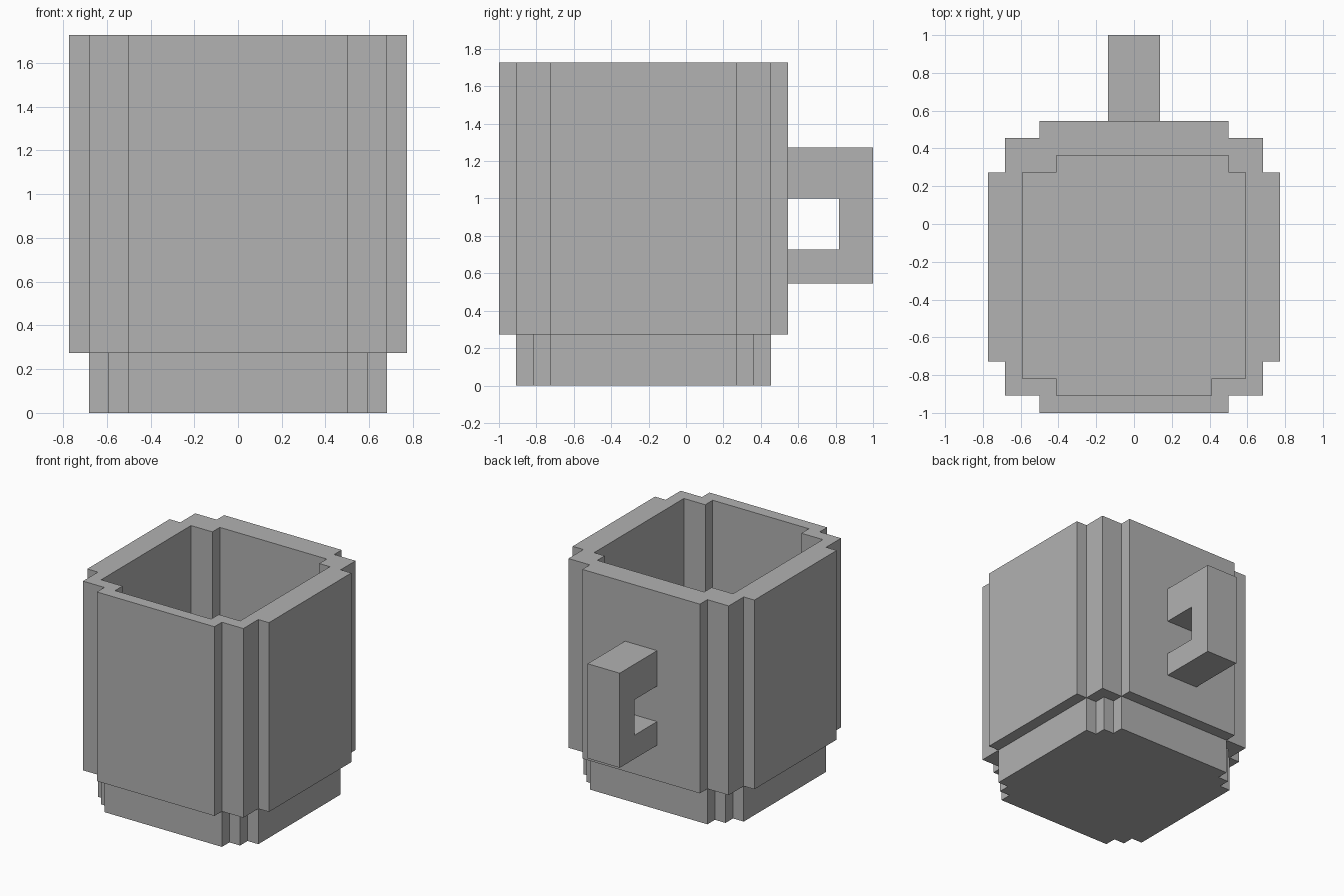
import bpy
import bmesh
from mathutils import Vector

if "Cube" in bpy.data.objects:
    bpy.data.objects.remove(bpy.data.objects["Cube"], do_unlink=True)

U = 1 / 11  # size of one block step

clay = bpy.data.materials.new("grey_clay")
clay.use_nodes = True
GREY = (0.445, 0.445, 0.445, 1)
clay.diffuse_color = GREY
clay.node_tree.nodes["Principled BSDF"].inputs["Base Color"].default_value = GREY


def prism(name, points, offset):
    """Extrude a closed outline (in block steps) along the offset."""
    bm = bmesh.new()
    face = bm.faces.new([bm.verts.new(Vector(p) * U) for p in points])
    grown = bmesh.ops.extrude_face_region(bm, geom=[face], use_keep_orig=True)
    verts = [g for g in grown["geom"] if isinstance(g, bmesh.types.BMVert)]
    bmesh.ops.translate(bm, verts=verts, vec=Vector(offset) * U)
    bmesh.ops.recalc_face_normals(bm, faces=bm.faces)
    mesh = bpy.data.meshes.new(name)
    bm.to_mesh(mesh)
    bm.free()
    mesh.materials.append(clay)
    obj = bpy.data.objects.new(name, mesh)
    bpy.context.collection.objects.link(obj)
    return obj


def stepped(name, strips, z0, z1):
    """Upright prism whose plan is a stack of strips (y0, y1, left, right)."""
    right = [(r, y, z0) for y0, y1, l, r in strips for y in (y0, y1)]
    left = [(-l, y, z0) for y0, y1, l, r in strips for y in (y0, y1)]
    return prism(name, right + left[::-1], (0, 0, z1 - z0))


# Cup body with stepped corners
body = stepped("cup_body", [(-11, -10, 5.5, 5.5), (-10, -8, 7.5, 7.5), (-8, 3, 8.5, 8.5),
                            (3, 5, 7.5, 7.5), (5, 6, 5.5, 5.5)], 3, 19)

# Hollow inside, cut from the body
hollow = stepped("hollow_cutter", [(-10, -9, 4.5, 4.5), (-9, 3, 6.5, 6.5),
                                   (3, 4, 4.5, 5.5)], 4, 21)
hollow.hide_render = True
cut = body.modifiers.new("hollow", "BOOLEAN")
cut.operation = "DIFFERENCE"
cut.solver = "EXACT"
cut.object = hollow
bpy.context.view_layer.objects.active = body
bpy.ops.object.modifier_apply(modifier=cut.name)
bpy.data.objects.remove(hollow, do_unlink=True)

# Narrower foot, set slightly into the cup floor
stepped("foot", [(-10, -9, 5.5, 5.5), (-9, -8, 6.5, 6.5), (-8, 3, 7.5, 7.5),
                 (3, 4, 6.5, 6.5), (4, 5, 5.5, 5.5)], 0, 3.5)

# Square handle at the back, set into the wall
loop = [(5, 6), (11, 6), (11, 14), (5, 14), (5, 11), (9, 11), (9, 8), (5, 8)]
prism("handle", [(-1.5, y, z) for y, z in loop], (3, 0, 0))
